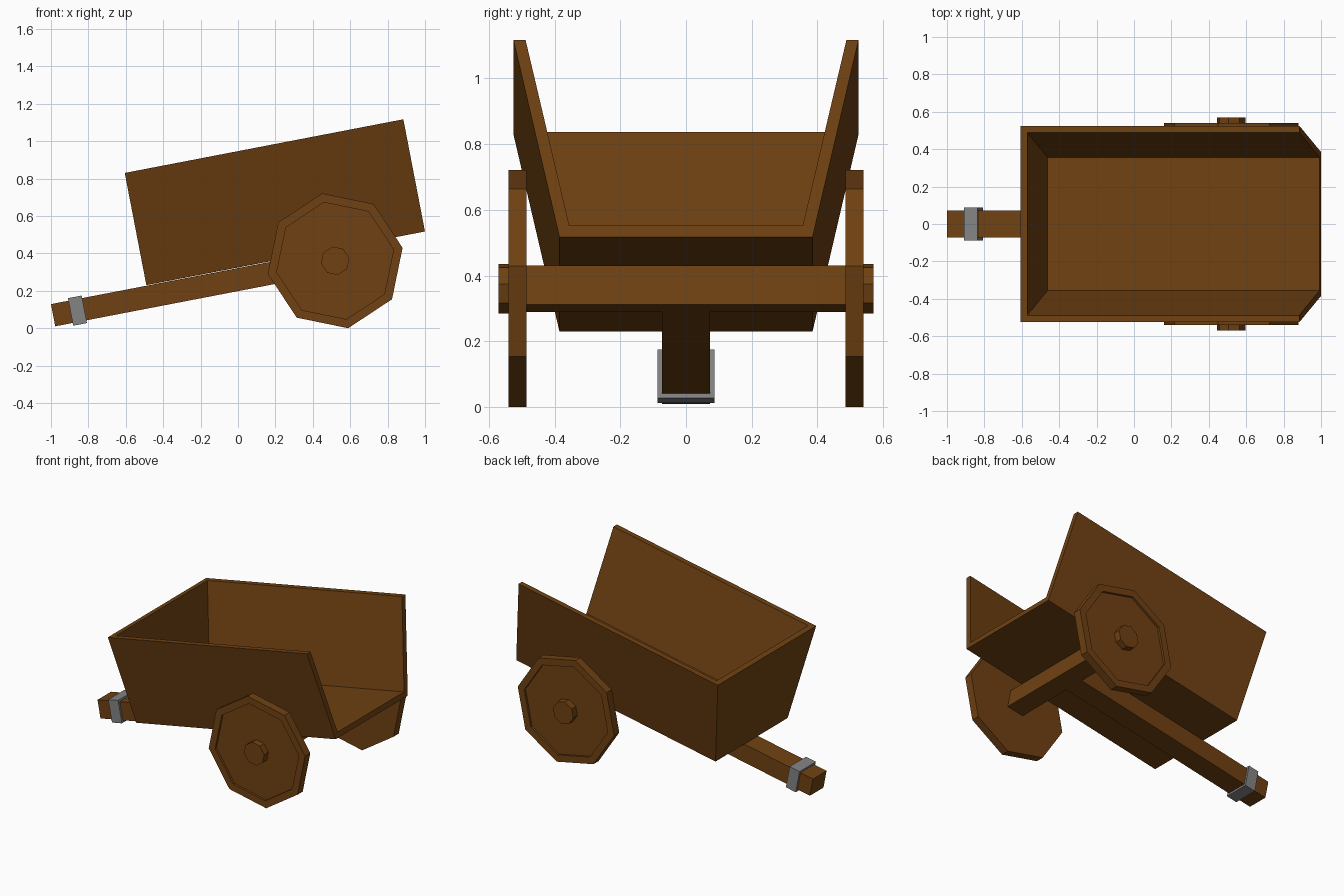
import bpy, bmesh, math
from mathutils import Matrix

if "Cube" in bpy.data.objects:
    bpy.data.objects.remove(bpy.data.objects["Cube"])

# The whole cart leans back on its shaft; parts are built level, then tilted
TILT = math.radians(10.9)
FRAME = Matrix.Translation((-0.49, 0, 0.23)) @ Matrix.Rotation(-TILT, 4, 'Y')


def material(name, rgb):
    m = bpy.data.materials.new(name)
    m.diffuse_color = (*rgb, 1)
    m.use_nodes = True
    m.node_tree.nodes["Principled BSDF"].inputs["Base Color"].default_value = m.diffuse_color
    return m


WOOD = material("brown wood", (0.16, 0.053, 0.006))
METAL = material("grey metal", (0.23, 0.23, 0.23))


def finish(bm, name, mat):
    bmesh.ops.recalc_face_normals(bm, faces=bm.faces)
    bm.transform(FRAME)
    me = bpy.data.meshes.new(name)
    bm.to_mesh(me)
    bm.free()
    me.materials.append(mat)
    ob = bpy.data.objects.new(name, me)
    bpy.context.collection.objects.link(ob)
    return ob


def extrude_x(name, profile, x0, x1, mat=WOOD):
    """Sweep a closed (y, z) profile along x."""
    bm = bmesh.new()
    face = bm.faces.new([bm.verts.new((x0, y, z)) for y, z in profile])
    res = bmesh.ops.extrude_face_region(bm, geom=[face], use_keep_orig=True)
    verts = [v for v in res["geom"] if isinstance(v, bmesh.types.BMVert)]
    bmesh.ops.translate(bm, verts=verts, vec=(x1 - x0, 0, 0))
    return finish(bm, name, mat)


def box(name, x0, x1, hy, z0, z1, mat=WOOD):
    return extrude_x(name, [(-hy, z0), (hy, z0), (hy, z1), (-hy, z1)], x0, x1, mat)


def lathe(name, profile, cx, cz, side, n=8):
    """Turn an (r, y) profile that starts and ends on the axle line."""
    bm = bmesh.new()
    rings = []
    for r, y in profile:
        ring = []
        for i in range(n):
            a = math.tau * i / n
            ring.append(bm.verts.new((cx + r * math.sin(a), side * y, cz + r * math.cos(a))))
        rings.append(ring)
    for a, b in zip(rings, rings[1:]):
        for i in range(n):
            j = (i + 1) % n
            bm.faces.new((a[i], a[j], b[j], b[i]))
    bm.faces.new(rings[0])
    bm.faces.new(rings[-1])
    return finish(bm, name, WOOD)


# Open tub: flared sides with floor, and an upright board at the shaft end
H, T = 0.611, 0.036
outer = [(-0.525, H), (-0.385, 0), (0.385, 0), (0.525, H)]
inner = [(0.488, H), (0.355, T), (-0.355, T), (-0.488, H)]
extrude_x("floor_and_sides", outer + inner, T, 1.517)
extrude_x("end_board", outer, 0, T)

# Pulling shaft with metal band
box("shaft", -0.52, 1.0, 0.0725, -0.124, -0.003)
box("shaft_band", -0.425, -0.35, 0.087, -0.139, 0.011, METAL)

# Axle, wheels with recessed faces, and hubs
CX, CZ = 1.016, -0.063
box("axle", CX - 0.06, CX + 0.06, 0.49, CZ - 0.061, CZ + 0.06)
for side, label in ((-1, "front"), (1, "back")):
    lathe(label + "_wheel", [(0.367, 0.485), (0.367, 0.54), (0.318, 0.54), (0.318, 0.525)],
          CX, CZ, side)
    lathe(label + "_hub", [(0.077, 0.51), (0.077, 0.57)], CX, CZ, side)
